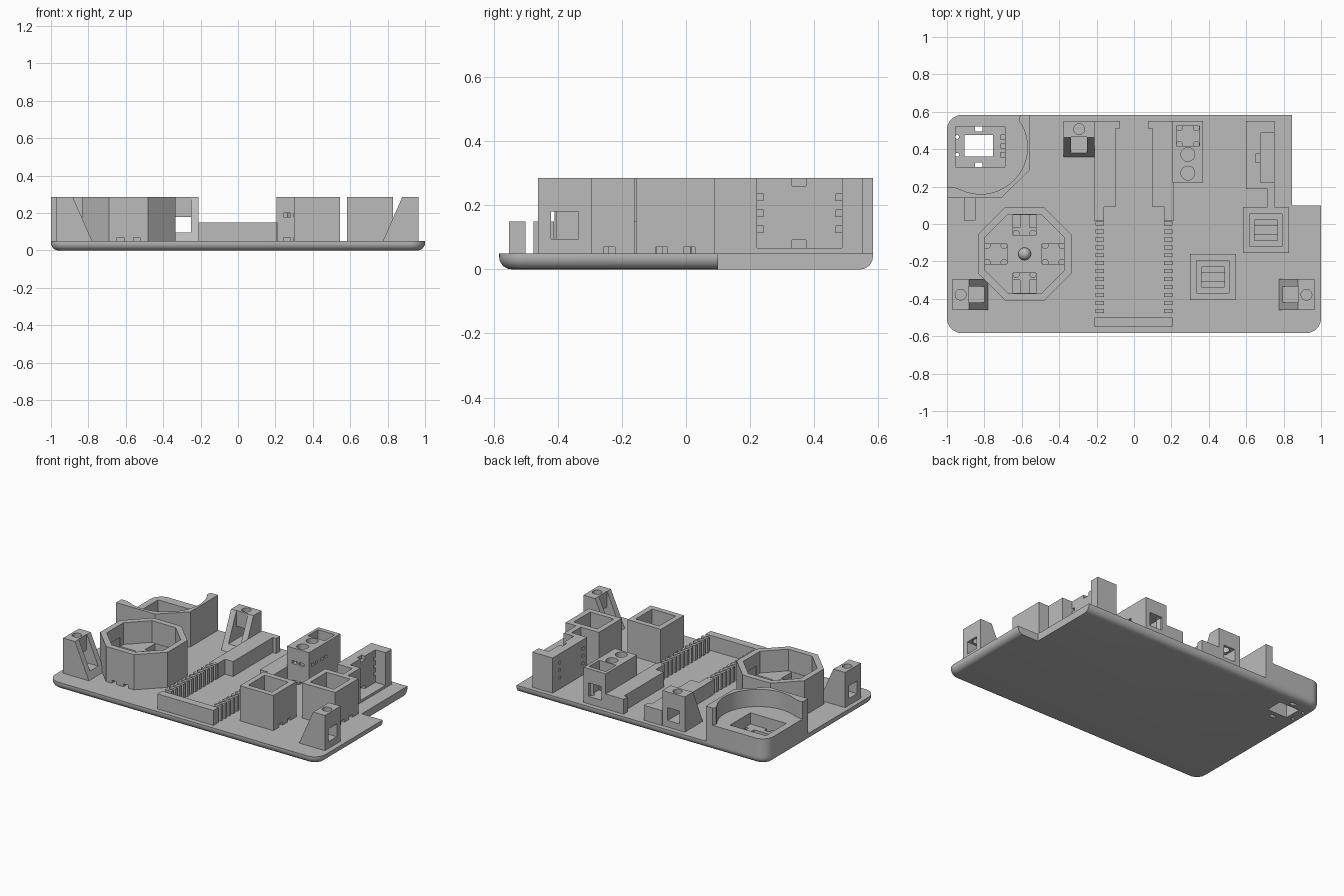
import bpy, bmesh, math
from mathutils import Matrix, Vector

cube = bpy.data.objects.get("Cube")
if cube:
    bpy.data.objects.remove(cube, do_unlink=True)

grey = bpy.data.materials.new("plain_grey")
grey.use_nodes = True
GREY = (0.5, 0.5, 0.5, 1)
grey.diffuse_color = GREY
grey.node_tree.nodes["Principled BSDF"].inputs["Base Color"].default_value = GREY

DECK, TOP, RAIL = 0.05, 0.285, 0.15   # deck surface, tall parts, low rails
SINK = 0.04                           # parts start slightly inside the deck


def loft(name, rings):
    """Closed solid through rings of equal point count."""
    bm = bmesh.new()
    loops = [[bm.verts.new(p) for p in ring] for ring in rings]
    n = len(loops[0])
    for a, b in zip(loops, loops[1:]):
        for i in range(n):
            bm.faces.new((a[i], a[(i + 1) % n], b[(i + 1) % n], b[i]))
    bm.faces.new(loops[0][::-1])
    bm.faces.new(loops[-1])
    bmesh.ops.recalc_face_normals(bm, faces=bm.faces)
    mesh = bpy.data.meshes.new(name)
    bm.to_mesh(mesh)
    bm.free()
    mesh.materials.append(grey)
    obj = bpy.data.objects.new(name, mesh)
    bpy.context.collection.objects.link(obj)
    return obj


def prism(name, outline, z0=SINK, z1=TOP):
    return loft(name, [[(x, y, z) for x, y in outline] for z in (z0, z1)])


def box(name, x0, x1, y0, y1, z0=SINK, z1=TOP):
    return prism(name, [(x0, y0), (x1, y0), (x1, y1), (x0, y1)], z0, z1)


def arc(cx, cy, r, a0, a1, n):
    angles = [math.radians(a0 + (a1 - a0) * i / n) for i in range(n + 1)]
    return [(cx + r * math.cos(a), cy + r * math.sin(a)) for a in angles]


def octagon(cx, cy, half):
    return arc(cx, cy, half / math.cos(math.pi / 8), 22.5, 337.5, 7)


def disc(cx, cy, r, z0, z1):
    return prism("cutter", arc(cx, cy, r, 0, 345, 23), z0, z1)


def rounded_rect(inset=0, r=0.08):
    x, y, rr = 1 - r, 0.583 - r, r - inset
    return (arc(x, y, rr, 0, 90, 10) + arc(-x, y, rr, 90, 180, 10)
            + arc(-x, -y, rr, 180, 270, 10) + arc(x, -y, rr, 270, 360, 10))


def boolean(obj, others, operation="DIFFERENCE"):
    for other in others:
        mod = obj.modifiers.new("bool", "BOOLEAN")
        mod.operation, mod.solver, mod.object = operation, "EXACT", other
        bpy.context.view_layer.update()
        result = bpy.data.meshes.new_from_object(
            obj.evaluated_get(bpy.context.evaluated_depsgraph_get()))
        obj.modifiers.clear()
        obj.data = result
        bpy.data.objects.remove(other, do_unlink=True)


def cutbox(*size):
    return box("cutter", *size)


def button_pocket(cx, cy, z0, z1):
    """Square switch seat with four small lead holes at its corners."""
    h, c = 0.062, 0.045
    return [cutbox(cx - h, cx + h, cy - h + 0.008, cy + h - 0.008, z0, z1)] + [
        disc(cx + sx * c, cy + sy * c, 0.016, DECK, z0 + 0.02) for sx in (-1, 1) for sy in (-1, 1)]


# Base plate with a rolled lower edge and one notched corner
R = 0.04
rings = []
for i in range(7):
    a = math.pi / 2 * i / 6
    rings.append([(x, y, R - R * math.sin(math.pi / 2 - a))
                  for x, y in rounded_rect(R - R * math.sin(a))])
rings.append([(x, y, DECK) for x, y in rounded_rect()])
base = loft("base_plate", rings)
boolean(base, [cutbox(0.845, 1.2, 0.1, 0.8, -0.1, 0.2),
               cutbox(-0.905, -0.85, 0.02, 0.16, 0.03, 0.1),
               cutbox(-0.905, -0.755, 0.36, 0.475, -0.1, 0.2)]
        + [cutbox(-0.85, -0.81, y, y + 0.025, -0.1, 0.2) for y in (0.305, 0.495)]
        + [disc(-0.945, y, 0.01, -0.1, 0.2) for y in (0.37, 0.465)])

# Corner bowl holding the thumb stick
bowl = prism("stick_bowl", [(-1.1, 0.14), (-0.71, 0.14), (-0.555, 0.29), (-0.555, 0.7), (-1.1, 0.7)])
boolean(bowl, [prism("cutter", rounded_rect(), 0, 1)], "INTERSECT")
hollow = [(-1.2, 0.8), (-0.6, 0.8), (-0.605, 0.583), (-0.616, 0.565), (-0.612, 0.545)]
hollow += arc(-0.82, 0.41, 0.25, 28, -116, 28) + [(-0.955, 0.194), (-0.98, 0.197), (-1.2, 0.197)]
boolean(bowl, [prism("cutter", hollow, 0.17, 0.5),
               cutbox(-0.955, -0.69, 0.305, 0.52, 0.095, 0.3),
               cutbox(-0.905, -0.755, 0.36, 0.475, 0, 0.2)]
        + [cutbox(-0.85, -0.81, y, y + 0.025, 0, 0.2) for y in (0.305, 0.495)]
        + [disc(-0.945, y, 0.01, 0, 0.2) for y in (0.37, 0.465)]
        + [cutbox(-0.715, -0.69, y - 0.012, y + 0.012, DECK, 0.2) for y in (0.37, 0.417, 0.465)])

# Octagonal direction pad well with four switch seats and a pivot ball
PX, PY = -0.585, -0.16
pad = prism("pad_well", octagon(PX, PY, 0.25))
cutters = [prism("cutter", octagon(PX, PY, 0.212), 0.14, 0.4)]
for dx, dy in ((0.155, 0), (-0.155, 0), (0, 0.155), (0, -0.155)):
    cutters += button_pocket(PX + dx, PY + dy, 0.07, 0.2)
cutters += [cutbox(PX + s - 0.018, PX + s + 0.018, y, y + 0.16, 0.03, 0.07)
            for s in (-0.043, 0.043) for y in (PY - 0.3, PY + 0.14)]
boolean(pad, cutters)

bm = bmesh.new()
bmesh.ops.create_uvsphere(bm, u_segments=24, v_segments=12, radius=0.034)
bm.transform(Matrix.Translation((PX, PY, 0.15)))
for f in bm.faces:
    f.smooth = True
ball = bpy.data.meshes.new("pivot_ball")
bm.to_mesh(ball)
bm.free()
ball.materials.append(grey)
bpy.context.collection.objects.link(bpy.data.objects.new("pivot_ball", ball))

# Two square button towers
for name, cx, cy in (("rear_button_tower", 0.705, -0.033), ("front_button_tower", 0.422, -0.283)):
    tower = box(name, cx - 0.123, cx + 0.123, cy - 0.123, cy + 0.123)
    boolean(tower, [cutbox(cx - 0.087, cx + 0.087, cy - 0.087, cy + 0.087, 0.14, 0.4)]
            + button_pocket(cx, cy, 0.07, 0.2)
            + [cutbox(cx - 0.2, cx + 0.2, cy + s - 0.018, cy + s + 0.018, 0.03, 0.07)
               for s in (-0.043, 0.043)])


# Sloped screw posts with a nut window
def screw_post(name, x, y, angle):
    profile = [(0, SINK), (0, TOP), (0.087, TOP), (0.195, SINK)]
    post = loft(name, [[(u, v, z) for u, z in profile] for v in (-0.083, 0.083)])
    boolean(post, [cutbox(0.085, 0.174, -0.043, 0.043, 0.095, 0.4),
                   cutbox(-0.1, 0.1, -0.043, 0.043, 0.095, 0.18),
                   disc(0.043, 0, 0.029, 0.15, 0.4)])
    post.data.transform(Matrix.Translation((x, y, 0)) @ Matrix.Rotation(math.radians(angle), 4, "Z"))


screw_post("left_screw_post", -0.97, -0.378, 0)
screw_post("right_screw_post", 0.965, -0.378, 180)
screw_post("back_screw_post", -0.293, 0.55, -90)

# Circuit board cradle: stepped rails, combs and front stop
rail = [(0.21, 0.552), (0.075, 0.552), (0.075, 0.51), (0.1, 0.51), (0.1, 0.09),
        (0.16, 0.09), (0.16, 0.015), (0.21, 0.015)]
for side, s in (("left", 1), ("right", -1)):
    prism(side + "_board_rail", [(s * x, y) for x, y in rail], SINK, RAIL)
    for i in range(12):
        y = -0.475 + i * 0.0425
        box(f"{side}_comb_tooth_{i + 1}", *sorted((s * 0.16, s * 0.207)), y, y + 0.021, SINK, RAIL)
box("board_front_stop", -0.21, 0.205, -0.552, -0.5, SINK, RAIL)

# Switch and lamp block
block = box("lamp_block", 0.207, 0.37, 0.222, 0.552)
boolean(block, button_pocket(0.288, 0.47, 0.2, 0.4)
        + [cutbox(0.24, 0.335, 0.44, 0.6, 0.1, 0.19)]
        + [disc(0.288, y, 0.037, 0.12, 0.4) for y in (0.372, 0.272)]
        + [cutbox(x - 0.018, x + 0.018, 0.2, 0.3, 0.18, 0.2) for x in (0.262, 0.314)]
        + [cutbox(x - 0.018, x + 0.018, 0.2, 0.3, 0.03, 0.07) for x in (0.262, 0.314)]
        + [cutbox(0.33, 0.4, y - 0.012, y + 0.012, 0.18, 0.2) for y in (0.26, 0.3, 0.36, 0.4)])

# Upright socket bracket beside the notch
bracket = prism("socket_bracket", [(0.6, 0.552), (0.6, 0.187), (0.715, 0.187), (0.715, 0.08),
                                   (0.75, 0.08), (0.75, 0.552)])
boolean(bracket, [cutbox(0.675, 0.8, 0.222, 0.487, 0.067, 0.4),
                  cutbox(0.65, 0.7, 0.33, 0.375, 0.26, 0.4),
                  cutbox(0.65, 0.7, 0.33, 0.375, 0.067, 0.092)]
        + [cutbox(0.55, 0.7, y, y + 0.02, z - 0.01, z + 0.01)
           for y in (0.222, 0.467) for z in (0.125, 0.175, 0.225)])

# Smooth only the shallow edges of the rounded parts
for obj in (base, bowl):
    bpy.ops.object.select_all(action="DESELECT")
    obj.select_set(True)
    bpy.context.view_layer.objects.active = obj
    bpy.ops.object.shade_smooth_by_angle(angle=math.radians(25))
